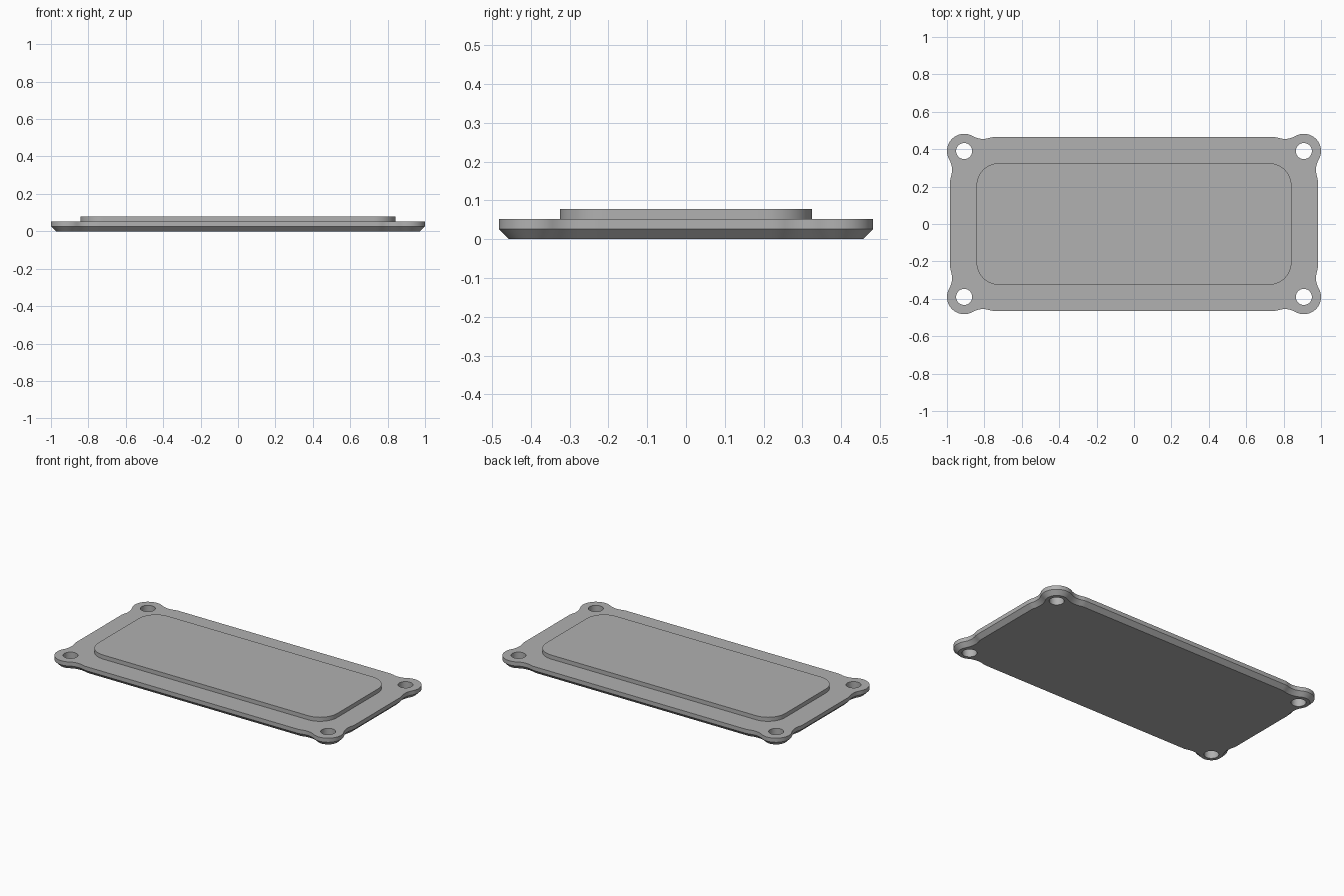
import bpy, bmesh
from math import sin, cos, asin, radians, degrees, pi

cube = bpy.data.objects.get("Cube")
if cube:
    bpy.data.objects.remove(cube, do_unlink=True)

# Overall sizes
HOLE_X, HOLE_Y, HOLE_R = 0.908, 0.39, 0.043
LOBE_R, FILLET_R, EDGE = 0.092, 0.11, 0.075   # EDGE: straight side, measured from hole centre
BEVEL, DECK_Z, PAD_Z = 0.026, 0.052, 0.078

grey = bpy.data.materials.new("grey")
grey.use_nodes = True
grey.diffuse_color = (0.44, 0.44, 0.44, 1)
grey.node_tree.nodes["Principled BSDF"].inputs["Base Color"].default_value = grey.diffuse_color


def arc(cx, cy, r, start, end, steps):
    """Points along an arc, angles in degrees."""
    angles = [radians(start + (end - start) * i / steps) for i in range(steps + 1)]
    return [(cx + r * cos(a), cy + r * sin(a)) for a in angles]


def four_corners(corner, x, y):
    """Mirror one corner path, centred on (x, y), into a closed outline."""
    outline = []
    for sx, sy in ((1, 1), (-1, 1), (-1, -1), (1, -1)):
        path = corner if sx * sy > 0 else corner[::-1]
        outline += [(sx * (x + px), sy * (y + py)) for px, py in path]
    return outline


def plate_outline(inset):
    """Lobed outline: round ear, hollow fillet, then a soft run into the side."""
    reach = LOBE_R + FILLET_R
    fx, fy = reach * cos(radians(120)), reach * sin(radians(120))
    rise = fy - EDGE + FILLET_R
    tilt = asin(rise / (2 * FILLET_R))
    ex = fx - 2 * FILLET_R * cos(tilt)
    t = degrees(tilt)
    half = arc(0, 0, LOBE_R - inset, 45, 120, 14)
    half += arc(fx, fy, FILLET_R + inset, -60, t - 180, 10)[1:]
    half += arc(ex, EDGE - FILLET_R, FILLET_R - inset, t, 90, 6)[1:]
    other = [(y, x) for x, y in half[:0:-1]]
    return four_corners(other + half, HOLE_X, HOLE_Y)


def ring(bm, points, z):
    """Closed loop of edges at one height."""
    vs = [bm.verts.new((x, y, z)) for x, y in points]
    return [bm.edges.new((a, b)) for a, b in zip(vs, vs[1:] + vs[:1])]


def walls(bm, lower, upper):
    """Quads between two matching loops."""
    for a, b in zip(lower, upper):
        bm.faces.new((a.verts[0], a.verts[1], b.verts[1], b.verts[0]))


def finish(bm, name):
    bmesh.ops.recalc_face_normals(bm, faces=bm.faces)
    mesh = bpy.data.meshes.new(name)
    bm.to_mesh(mesh)
    bm.free()
    mesh.materials.append(grey)
    obj = bpy.data.objects.new(name, mesh)
    bpy.context.collection.objects.link(obj)
    bpy.ops.object.select_all(action='DESELECT')
    obj.select_set(True)
    bpy.context.view_layer.objects.active = obj
    bpy.ops.object.shade_smooth_by_angle(angle=radians(30))


# Base plate: bevelled underside, upright rim, four screw holes
bm = bmesh.new()
bottom = ring(bm, plate_outline(BEVEL), 0)
middle = ring(bm, plate_outline(0), BEVEL)
top = ring(bm, plate_outline(0), DECK_Z)
walls(bm, bottom, middle)
walls(bm, middle, top)
for sx in (-1, 1):
    for sy in (-1, 1):
        circle = arc(sx * HOLE_X, sy * HOLE_Y, HOLE_R, 0, 360, 40)[:-1]
        low, high = ring(bm, circle, 0), ring(bm, circle, DECK_Z)
        walls(bm, low, high)
        bottom += low
        top += high
for loop, side in ((bottom, -1), (top, 1)):
    bmesh.ops.triangle_fill(bm, edges=loop, use_beauty=True, normal=(0, 0, side))
finish(bm, "base_plate")

# Raised pad with rounded corners
bm = bmesh.new()
PAD_R = 0.12
pad = four_corners(arc(0, 0, PAD_R, 0, 90, 16), 0.842 - PAD_R, 0.325 - PAD_R)
low, high = ring(bm, pad, DECK_Z - 0.01), ring(bm, pad, PAD_Z)
walls(bm, low, high)
for loop in (low, high):
    bm.faces.new([e.verts[0] for e in loop])
finish(bm, "raised_pad")
